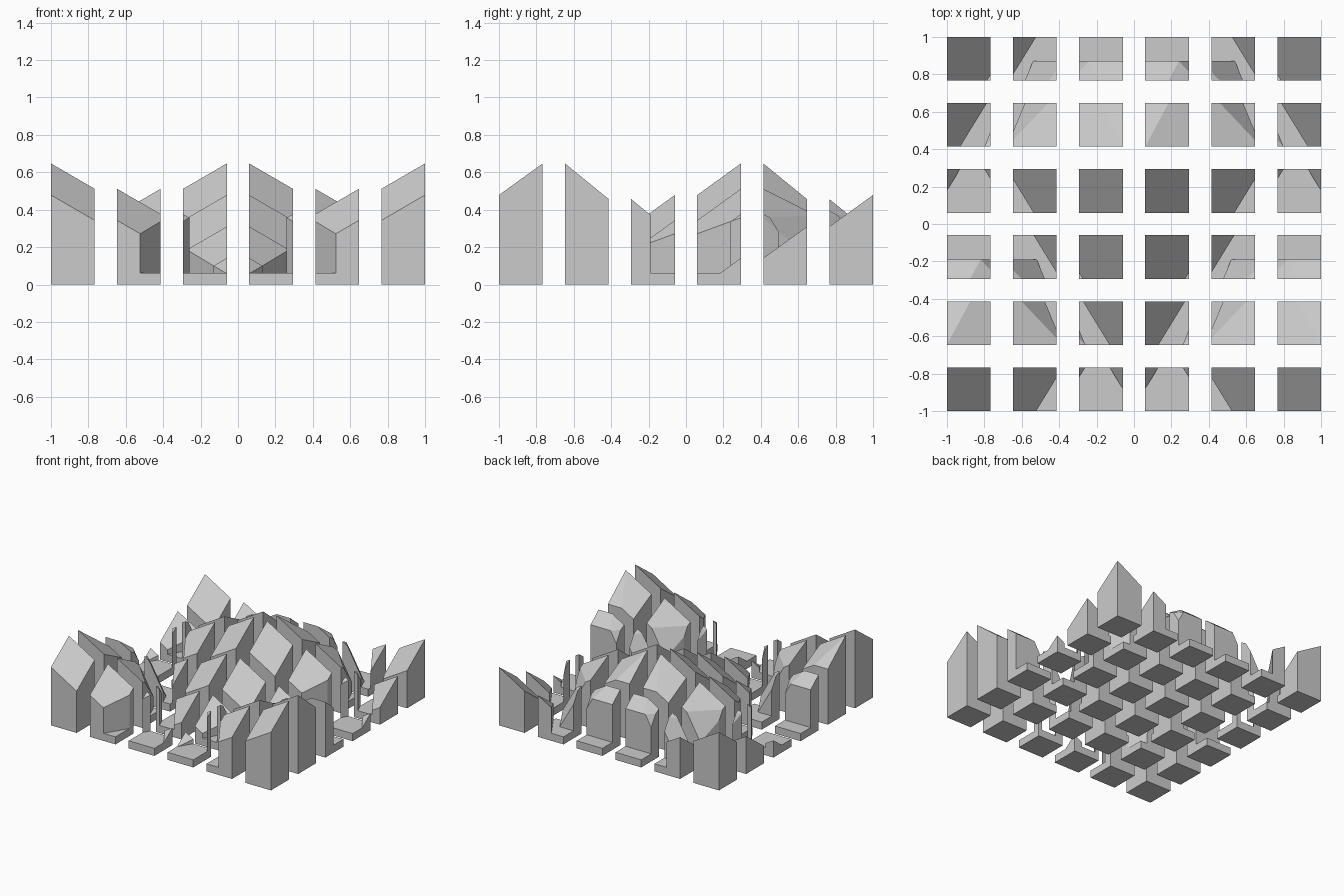
import bpy, bmesh, math

if "Cube" in bpy.data.objects:
    bpy.data.objects.remove(bpy.data.objects["Cube"])

W, GAP, N = 0.7 / 3, 0.12, 6      # block width, gap between blocks, blocks per side
FLOOR = 0.062                     # height of the flat slab between the gems


def new_object(name, bm):
    bmesh.ops.recalc_face_normals(bm, faces=bm.faces)
    mesh = bpy.data.meshes.new(name)
    bm.to_mesh(mesh)
    bm.free()
    ob = bpy.data.objects.new(name, mesh)
    bpy.context.collection.objects.link(ob)
    return ob


def box(name, x0, x1, y0, y1, z0, z1):
    bm = bmesh.new()
    bmesh.ops.create_cube(bm, size=1)
    for v in bm.verts:
        v.co = (x1 if v.co.x > 0 else x0, y1 if v.co.y > 0 else y0, z1 if v.co.z > 0 else z0)
    return new_object(name, bm)


def gem(name, cx, cy):
    """Faceted kite: peak, two side points, pointed front and a chamfered straight back."""
    half = [(0.5, 0, 0.357), (0.18, 0.337, 0.372), (0.36, 0.337, 0.058)]
    top = [(0, 0, 0.647), (0, -0.815, 0.058)]
    top += [(s * x, y, z) for x, y, z in half for s in (1, -1)]
    bm = bmesh.new()
    for i, (x, y, z) in enumerate(top):
        bm.verts.new((cx + x, cy + y, z))
        if i:
            bm.verts.new((cx + x, cy + y, 0.03))
    bmesh.ops.convex_hull(bm, input=bm.verts)
    loose = [v for v in bm.verts if not v.link_faces]
    bmesh.ops.delete(bm, geom=loose, context='VERTS')
    bmesh.ops.dissolve_limit(bm, angle_limit=0.01, verts=bm.verts, edges=bm.edges)
    return new_object(name, bm)


def boolean(ob, other, operation):
    """Apply an exact boolean to ob and discard the modifier."""
    mod = ob.modifiers.new("cut", 'BOOLEAN')
    mod.object, mod.operation, mod.solver = other, operation, 'EXACT'
    bpy.context.view_layer.update()
    dg = bpy.context.evaluated_depsgraph_get()
    mesh = bpy.data.meshes.new_from_object(ob.evaluated_get(dg))
    ob.modifiers.clear()
    ob.data = mesh


# continuous relief plate: slab with staggered gems
plate = box("relief_plate", -1.3, 1.3, -1.5, 1.7, 0, FLOOR)
for cx, cy in [(0, W), (0.7, -2 * W), (-0.7, -2 * W), (0.7, 4 * W), (-0.7, 4 * W)]:
    g = gem("gem", cx, cy)
    boolean(plate, g, 'UNION')
    bpy.data.objects.remove(g)

# cut the plate into a grid of blocks and spread them apart
for i in range(N):
    for j in range(N):
        u, v = -0.7 + W * i, -0.7 + W * j
        block = box(f"block_{i}_{j}", u, u + W, v, v + W, -0.2, 1)
        boolean(block, plate, 'INTERSECT')
        bm = bmesh.new()
        bm.from_mesh(block.data)
        bmesh.ops.remove_doubles(bm, verts=bm.verts, dist=1e-5)
        bmesh.ops.translate(bm, verts=bm.verts,
                            vec=(GAP * (i - 2.5), GAP * (j - 2.5), 0))
        bm.to_mesh(block.data)
        bm.free()

bpy.data.objects.remove(plate)
